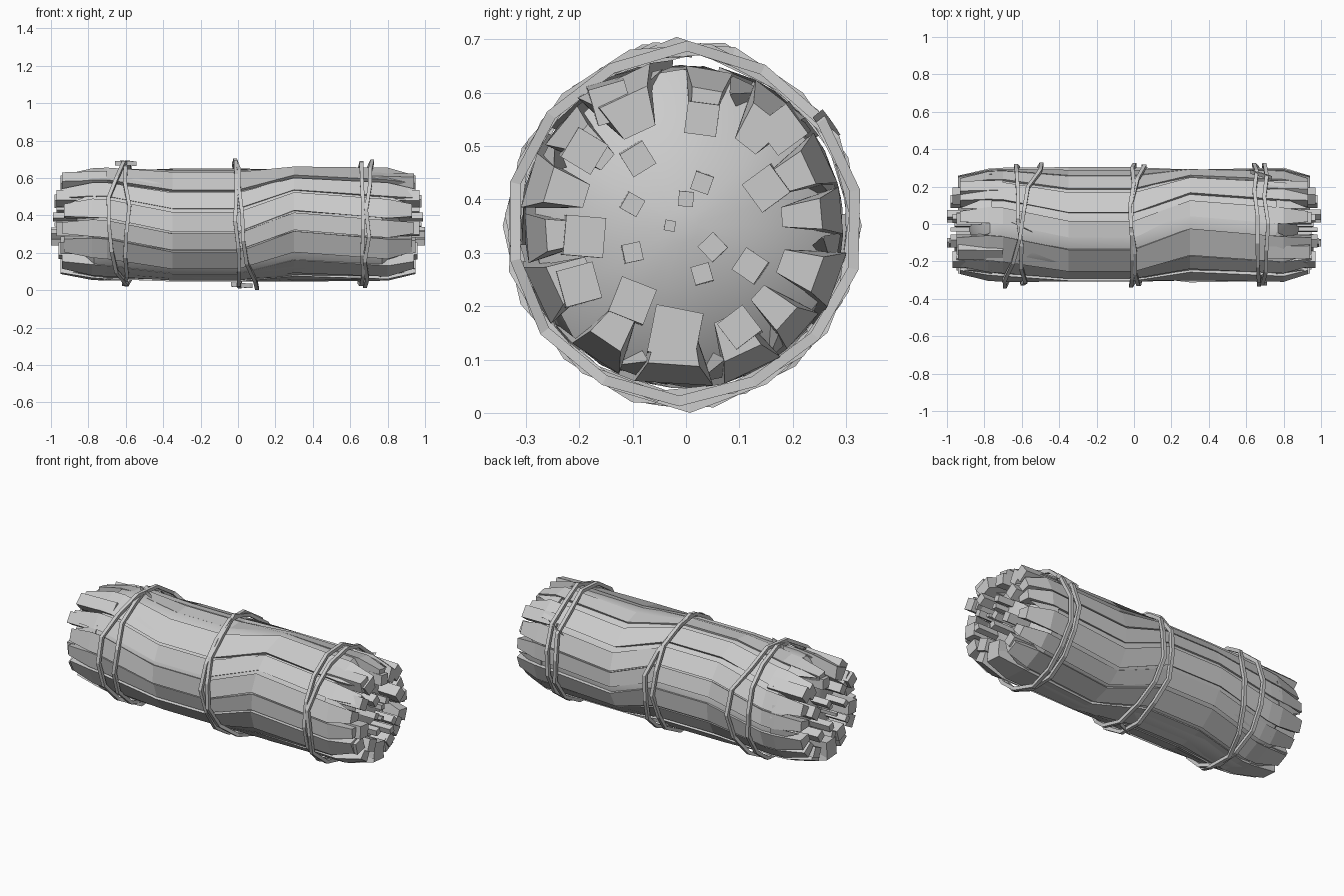
import bpy, bmesh, math, random
from mathutils import Vector

if "Cube" in bpy.data.objects:
    bpy.data.objects.remove(bpy.data.objects["Cube"])
random.seed(4)
CY, CZ = -0.005, 0.36
STATIONS = [-0.8, -0.7, -0.35, 0.0, 0.3, 0.8]
TWIST = [-0.26, -0.24, 0.0, 0.0, -0.38, -0.24]


def twist(x):
    if x <= STATIONS[0]:
        return 0
    for i in range(5):
        a, b = STATIONS[i], STATIONS[i + 1]
        if x <= b:
            t = (x - a) / (b - a)
            return TWIST[i] * (1 - t) + TWIST[i + 1] * t + 0.25
    return 0


def pt(x, ang, r):
    return Vector((x, CY + r * math.cos(ang), CZ + r * math.sin(ang)))


def loft(name, rings, cap=True, closed=False, smooth=False):
    bm = bmesh.new()
    vs = [[bm.verts.new(p) for p in ring] for ring in rings]
    n = len(vs[0])
    for i in range(len(vs) if closed else len(vs) - 1):
        a, b = vs[i], vs[(i + 1) % len(vs)]
        for j in range(n):
            k = (j + 1) % n
            bm.faces.new((a[j], a[k], b[k], b[j]))
    if cap and not closed:
        bm.faces.new(vs[0][::-1])
        bm.faces.new(vs[-1])
    bmesh.ops.recalc_face_normals(bm, faces=bm.faces)
    me = bpy.data.meshes.new(name)
    bm.to_mesh(me)
    bm.free()
    ob = bpy.data.objects.new(name, me)
    bpy.context.collection.objects.link(ob)
    if smooth:
        bpy.context.view_layer.objects.active = ob
        ob.select_set(True)
        bpy.ops.object.shade_smooth_by_angle(angle=math.radians(35))
        ob.select_set(False)
    return ob


# Twisted core with domed ends
lobes = [0.291 + random.uniform(-0.008, 0.01) for _ in range(24)]
rings = []
core = [(-0.88, 0.03), (-0.86, 0.12), (-0.82, 0.22), (-0.77, 0.285)]
prof = core + [(x, 0.293) for x in STATIONS[1:5]] + [(-x, r) for x, r in core[::-1]]
for x, r in prof:
    f = min(1, r / 0.29)
    rings.append([pt(x, 2 * math.pi * j / 24 + twist(x), r + (lobes[j] - 0.291) * f)
                  for j in range(24)])
loft("bundle_core", rings, smooth=True)

# Outer sticks: angle (deg), angular width (deg), outer radius, tip x
outer = [(5, 17, .30, .94), (25, 20, .30, .93), (52, 22, .305, .93), (80, 17, .30, .93),
         (115, 28, .311, .95), (140, 18, .30, .95), (163, 20, .306, .93), (184, 18, .298, .94),
         (205, 22, .309, .93), (236, 20, .303, .94), (266, 28, .305, .95),
         (295, 22, .306, .93), (318, 17, .302, .93), (340, 20, .31, .94)]
for deg, wd, r, tip in outer:
    a0, h = math.radians(deg), math.radians(wd) / 2
    secs = [(-tip, .87, .75), (-0.78, .985, 1)] + [(x, 1, 1) for x in STATIONS[1:5]] \
        + [(0.8, 1, 1), (tip, .87, .75)]
    rings = []
    for x, s, w in secs:
        a = a0 + twist(x)
        lo = r * s - (0.075 if s < 1 else 0.05)
        rings.append([pt(x, a - h * w, r * s), pt(x, a + h * w, r * s),
                      pt(x, a + h * w * .9, lo), pt(x, a - h * w * .9, lo)])
    loft("outer_stick", rings)

# Inner sticks poking out of both ends: y, z, width, tip x
inner = [(-.14, .59, .07, .94), (-.19, .50, .065, .97), (-.19, .34, .075, .97),
         (-.20, .25, .07, .95), (-.10, .22, .07, .96), (-.02, .16, .09, .95),
         (.03, .56, .06, .95), (.15, .43, .065, .97), (.12, .285, .05, .98),
         (-.09, .485, .05, .98), (-.10, .40, .035, .99), (-.10, .31, .035, 1.0),
         (.03, .44, .035, .97), (0, .41, .028, .96), (.03, .27, .035, 1.0),
         (.05, .32, .04, 1.0), (-.03, .36, .02, .98), (.18, .54, .07, .93),
         (.10, .17, .06, .94)]
for y, z, w, tip in inner:
    for side in (-1, 1):
        c = Vector((0, y - CY, z - CZ))
        ang = math.atan2(c.z, c.y) + random.uniform(-.3, .3)
        u = Vector((0, math.cos(ang), math.sin(ang))) * w / 2
        v = Vector((0, -math.sin(ang), math.cos(ang))) * w / 2
        rings = []
        for x, s in ((0.7, 1.03), (tip, 1.0)):
            o = Vector((side * x, CY + c.y * s, CZ + c.z * s))
            rings.append([o + u + v, o - u + v, o - u - v, o + u - v])
        loft("inner_stick", rings)

# Splintered slivers at the rim
for i, deg in enumerate((15, 65, 105, 152, 250, 282, 310, 350)):
    a = math.radians(deg)
    for side in (-1, 1):
        h = 0.13
        base = [pt(side * .76, a - h, .296), pt(side * .76, a + h, .296), pt(side * .76, a, .24)]
        t = pt(side * (.9 + .04 * (i % 2)), a + .1, .262)
        loft("splinter", [base, [t + (p - t) * .08 for p in base]])

# Rope loops: x at front, top, back, bottom, with radius at each 45 degrees from +y
ropes = [((-.70, -.60, -.49, -.60), .325), ((-.59, -.61, -.63, -.60), .322),
         ((.03, -.01, .05, .09), .325), ((-.01, -.02, .0, .0), .322),
         ((.66, .65, .65, .66), .324), ((.69, .71, .70, .68), .326)]
for n, ((f, t, b, d), r0) in enumerate(ropes):
    N = 14
    rings = []
    for i in range(N):
        a = 2 * math.pi * i / N + n * .13
        c, s = math.cos(a), math.sin(a)
        x = (b if c > 0 else f) * c * c + (t if s > 0 else d) * s * s
        x += random.uniform(-.012, .012)
        r = r0 + random.uniform(-.006, .004)
        if s > .95:
            r += .016
        if s < -.92:
            r += .018 if n in (2, 3) else 0.0
        h = .01
        rings.append([pt(x - h, a, r + h), pt(x + h, a, r + h),
                      pt(x + h, a, r - h), pt(x - h, a, r - h)])
    loft("rope_loop", rings, closed=True)

# Rope knots where loops cross
for x, deg in ((-.6, 92), (.02, 262), (.68, 35)):
    rings = []
    for k, w in ((-.05, .008), (0, .016), (.05, .008)):
        o = math.radians(deg) + k * 1.4
        rings.append([pt(x + k + w * i, o + w * j * 2, .328 + .012 * m)
                      for i, j, m in ((-1, -1, 1), (1, 1, 1), (1, 1, -1), (-1, -1, -1))])
    loft("rope_knot", rings)

# Rest the bundle on the ground
low = min(v.co.z for o in bpy.data.objects for v in o.data.vertices)
for o in bpy.data.objects:
    for v in o.data.vertices:
        v.co.z -= low
